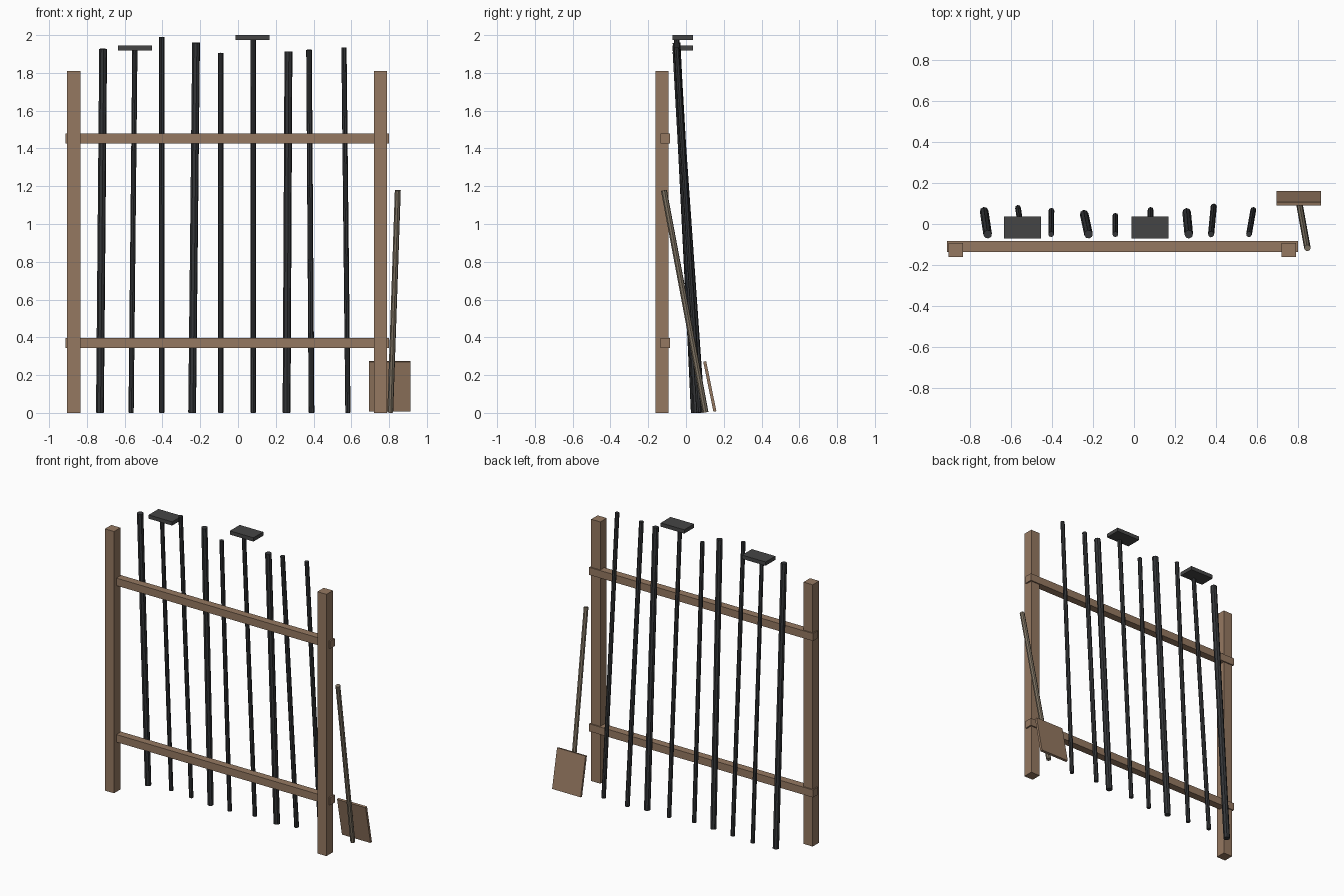
import bpy, math
from mathutils import Vector

if "Cube" in bpy.data.objects:
    bpy.data.objects.remove(bpy.data.objects["Cube"])


def material(name, rgb):
    m = bpy.data.materials.new(name)
    m.diffuse_color = (*rgb, 1)
    m.use_nodes = True
    m.node_tree.nodes["Principled BSDF"].inputs["Base Color"].default_value = m.diffuse_color
    return m


wood = material("wood", (0.30, 0.19, 0.12))
iron = material("iron", (0.035, 0.037, 0.04))
plate = material("plate", (0.06, 0.06, 0.06))
ash = material("ash", (0.22, 0.18, 0.13))


def box(name, lo, hi, mat):
    lo, hi = Vector(lo), Vector(hi)
    bpy.ops.mesh.primitive_cube_add(size=1, location=(lo + hi) / 2)
    ob = bpy.context.object
    ob.name = name
    ob.scale = hi - lo
    ob.data.materials.append(mat)
    return ob


def rod(name, bottom, top, r, mat):
    a, b = Vector(bottom), Vector(top)
    bpy.ops.mesh.primitive_cylinder_add(vertices=8, radius=r, depth=(b - a).length, location=(a + b) / 2)
    ob = bpy.context.object
    ob.name = name
    ob.rotation_euler = (b - a).to_track_quat('Z', 'Y').to_euler()
    ob.data.materials.append(mat)
    return ob


# Rack frame: two posts and two rails
for side, x in (("left", -0.87), ("right", 0.755)):
    box(side + "_post", (x - 0.035, -0.162, 0), (x + 0.035, -0.092, 1.81), wood)
for level, z in (("lower", 0.37), ("upper", 1.452)):
    box(level + "_rail", (-0.913, -0.136, z - 0.026), (0.80, -0.084, z + 0.026), wood)

# Leaning poles: bottom x, top x, bottom y, top z, radius
poles = [
    (-0.731, -0.714, 0.062, 1.927, 0.021),
    (-0.566, -0.546, 0.079, 1.925, 0.014),
    (-0.403, -0.404, 0.065, 1.99, 0.014),
    (-0.243, -0.222, 0.048, 1.96, 0.021),
    (-0.091, -0.091, 0.040, 1.906, 0.014),
    (0.081, 0.080, 0.069, 1.985, 0.014),
    (0.257, 0.267, 0.057, 1.913, 0.021),
    (0.389, 0.376, 0.085, 1.922, 0.015),
    (0.582, 0.561, 0.069, 1.934, 0.014),
]
for i, (xb, xt, yb, zt, r) in enumerate(poles, 1):
    rod(f"pole_{i}", (xb, yb, 0.001), (xt, -0.05, zt), r, iron)

# Flat heads on two poles
for i, (x, z) in enumerate(((-0.544, 1.931), (0.078, 1.987)), 1):
    box(f"tool_head_{i}", (x - 0.09, -0.071, z - 0.013), (x + 0.09, 0.036, z + 0.013), plate)

# Shovel leaning beside the right post
rod("shovel_handle", (0.806, 0.103, 0.003), (0.846, -0.117, 1.178), 0.016, ash)
blade = box("shovel_blade", (0.694, 0.118, 0.005), (0.912, 0.134, 0.275), wood)
blade.rotation_euler.x = math.radians(11.5)
